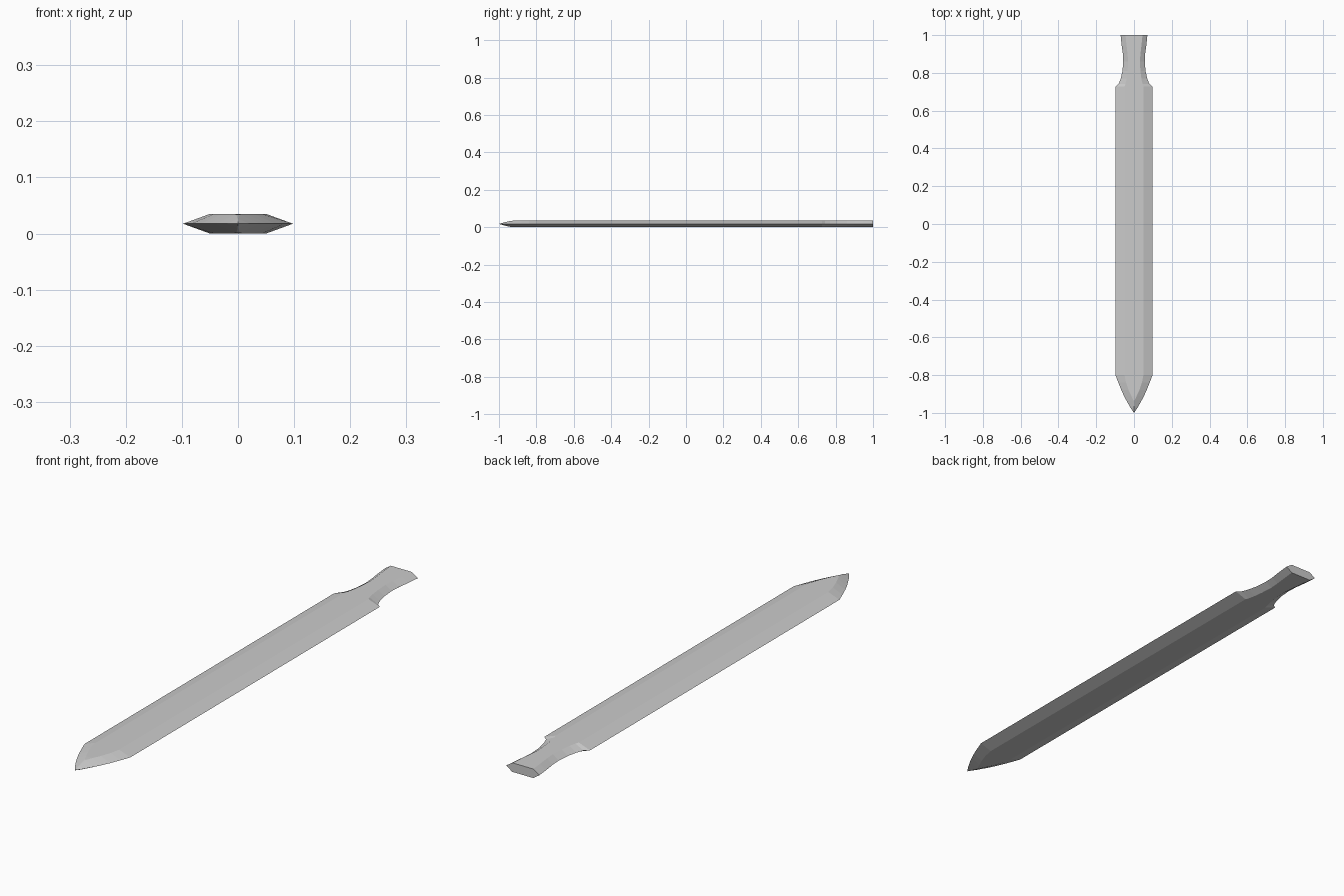
import bpy, bmesh

if "Cube" in bpy.data.objects:
    bpy.data.objects.remove(bpy.data.objects["Cube"])

MID, HALF = 0.0175, 0.0175

# stations along the length: y, edge half width, flat half width, half thickness
STATIONS = [
    (1.0, 0.071, 0.045, HALF), (0.95, 0.066, 0.040, HALF),
    (0.90, 0.059, 0.034, HALF), (0.86, 0.057, 0.031, HALF),
    (0.81, 0.061, 0.034, HALF), (0.77, 0.070, 0.039, HALF),
    (0.742, 0.081, 0.045, HALF), (0.728, 0.098, 0.050, HALF),
    (-0.80, 0.098, 0.050, HALF), (-0.84, 0.083, 0.042, HALF),
    (-0.88, 0.067, 0.028, HALF), (-0.91, 0.053, 0.014, HALF),
    (-0.935, 0.040, 0.003, HALF * 0.95), (-0.97, 0.020, 0.001, HALF * 0.5),
]

# bevelled blade with tang, lofted from six-sided sections
bm = bmesh.new()
rings = []
for y, w, f, h in STATIONS:
    section = [(w, 0), (f, h), (-f, h), (-w, 0), (-f, -h), (f, -h)]
    rings.append([bm.verts.new((x, y, MID + z)) for x, z in section])
for a, b in zip(rings, rings[1:]):
    for i in range(6):
        j = (i + 1) % 6
        bm.faces.new((a[i], a[j], b[j], b[i]))

# flat tang end and pointed tip
bm.faces.new(rings[0])
tip = bm.verts.new((0, -1.0, MID))
for i in range(6):
    bm.faces.new((rings[-1][i], rings[-1][(i + 1) % 6], tip))
bmesh.ops.recalc_face_normals(bm, faces=bm.faces)

mesh = bpy.data.meshes.new("blade")
bm.to_mesh(mesh)
bm.free()
blade = bpy.data.objects.new("blade", mesh)
bpy.context.collection.objects.link(blade)
